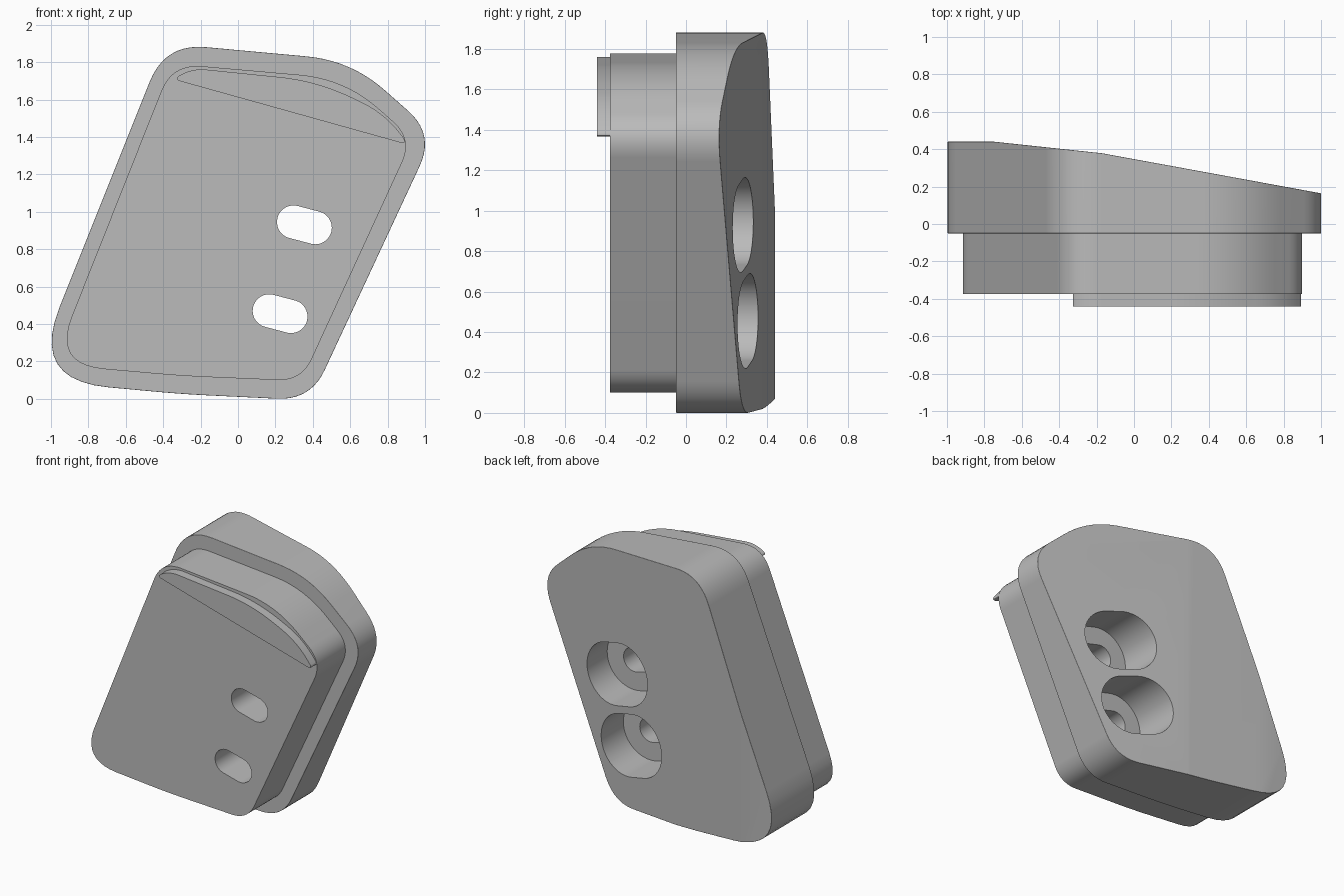
import bpy, bmesh, math
from mathutils import Vector

cube = bpy.data.objects.get("Cube")
if cube:
    bpy.data.objects.remove(cube, do_unlink=True)

grey = bpy.data.materials.new("plain_grey")
grey.use_nodes = True
COLOUR = (0.5, 0.5, 0.5, 1)
grey.diffuse_color = COLOUR
grey.node_tree.nodes["Principled BSDF"].inputs["Base Color"].default_value = COLOUR


def rounded(corners, steps=10):
    """Closed outline from (x, z, cut) corners, each rounded by a curve."""
    pts = []
    for i, (x, z, cut) in enumerate(corners):
        c = Vector((x, z))
        a = Vector(corners[i - 1][:2])
        b = Vector(corners[(i + 1) % len(corners)][:2])
        p = c + (a - c).normalized() * cut
        q = c + (b - c).normalized() * cut
        for k in range(steps + 1):
            t = k / steps
            pts.append(p * (1 - t) ** 2 + c * 2 * t * (1 - t) + q * t * t)
    return pts


def slot(cx, cz, radius, half=0.06, tilt=math.radians(-14.8), steps=24):
    """Tilted slot outline."""
    axis = Vector((math.cos(tilt), math.sin(tilt)))
    pts = []
    for side in (1, -1):
        start = tilt - side * math.pi / 2
        for k in range(steps + 1):
            ang = tilt + (0 if side == 1 else math.pi) - math.pi / 2 + math.pi * k / steps
            pts.append(Vector((cx, cz)) + axis * half * side
                       + radius * Vector((math.cos(ang), math.sin(ang))))
    return pts


def prism(name, pts, y0, y1, planes=()):
    """Outline pushed from y0 to y1, then trimmed by (point, normal) planes."""
    bm = bmesh.new()
    face = bm.faces.new([bm.verts.new((p.x, y0, p.y)) for p in pts])
    ext = bmesh.ops.extrude_face_region(bm, geom=[face])
    moved = [g for g in ext["geom"] if isinstance(g, bmesh.types.BMVert)]
    bmesh.ops.translate(bm, verts=moved, vec=(0, y1 - y0, 0))
    for co, no in planes:
        geom = bm.verts[:] + bm.edges[:] + bm.faces[:]
        bmesh.ops.bisect_plane(bm, geom=geom, plane_co=co, plane_no=no, clear_outer=True)
        rim = [e for e in bm.edges if e.is_boundary]
        if rim:
            bmesh.ops.holes_fill(bm, edges=rim, sides=0)
    bmesh.ops.recalc_face_normals(bm, faces=bm.faces[:])
    mesh = bpy.data.meshes.new(name)
    bm.to_mesh(mesh)
    bm.free()
    mesh.materials.append(grey)
    obj = bpy.data.objects.new(name, mesh)
    bpy.context.collection.objects.link(obj)
    return obj


def finish(obj, bevel=0, cutters=()):
    bpy.ops.object.select_all(action='DESELECT')
    obj.select_set(True)
    bpy.context.view_layer.objects.active = obj
    if bevel:
        mod = obj.modifiers.new("edge_rounding", 'BEVEL')
        mod.width, mod.segments = bevel, 3
        mod.limit_method, mod.angle_limit = 'ANGLE', math.radians(40)
        bpy.ops.object.modifier_apply(modifier=mod.name)
    for cutter in cutters:
        mod = obj.modifiers.new("hole", 'BOOLEAN')
        mod.operation, mod.solver, mod.object = 'DIFFERENCE', 'EXACT', cutter
        bpy.ops.object.modifier_apply(modifier=mod.name)
    bpy.ops.object.shade_smooth_by_angle(angle=math.radians(30))
    mod = obj.modifiers.new("clean_shading", 'WEIGHTED_NORMAL')
    mod.keep_sharp = True


# Outlines of the wide back body and the narrower front block
body_outline = rounded([(-0.39, 1.90, 0.22), (0.604, 1.809, 0.24), (1.051, 1.415, 0.19),
                        (0.388, -0.008, 0.18), (-0.30, 0.025, 0.15), (-1.11, 0.10, 0.42)])
block_outline = rounded([(-0.352, 1.792, 0.16), (0.57, 1.711, 0.24), (0.935, 1.39, 0.14),
                         (0.34, 0.095, 0.13), (-0.30, 0.122, 0.15), (-0.991, 0.183, 0.28)])
lip_outline = rounded([(-0.345, 1.708, 0.04), (-0.25, 1.768, 0.08), (0.42, 1.70, 0.2),
                       (0.80, 1.52, 0.16), (0.91, 1.358, 0.05)])

# Back body with a slanted, gently folded rear face
body = prism("back_body", body_outline, -0.05, 0.7,
             [((0, 0.347, 0), (0.183, 1, 0)),
              ((0, 0.36, 0), (0.107, 1, 0)),
              ((0, 0.44, 0), (0, 1, 0))])
block = prism("front_block", block_outline, -0.375, -0.03)
lip = prism("front_lip", lip_outline, -0.44, -0.37)

# Two slotted screw holes with wide recesses from behind
slots, recesses = [], []
for cx, cz in ((0.355, 0.93), (0.225, 0.455)):
    slots.append(prism("slot_cutter", slot(cx, cz, 0.0885), -0.6, 0.8))
    recesses.append(prism("recess_cutter", slot(cx, cz, 0.22), 0.0, 0.8))
for cutter in slots + recesses:
    cutter.hide_render = True

finish(body, 0.022, recesses + slots)
finish(block, 0, slots)
finish(lip)
for cutter in slots + recesses:
    bpy.data.objects.remove(cutter, do_unlink=True)
